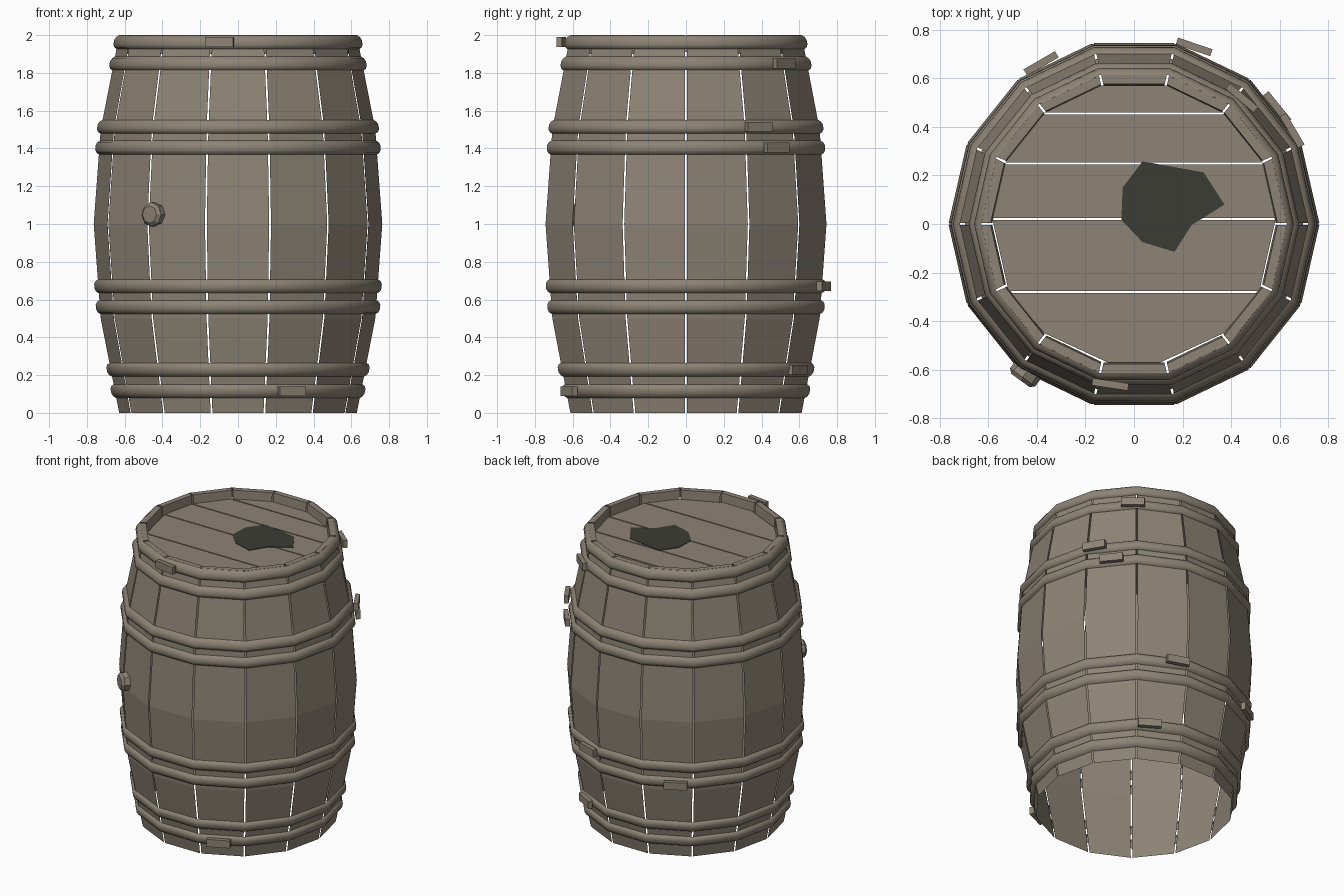
import bpy, bmesh, math
from mathutils import Vector, Matrix

if "Cube" in bpy.data.objects:
    bpy.data.objects.remove(bpy.data.objects["Cube"])

N = 14
STEP = 2 * math.pi / N
PROFILE = [(0.63, 0), (0.728, 0.5), (0.765, 1.0), (0.728, 1.5), (0.63, 2.0)]


def material(name, rgb):
    m = bpy.data.materials.new(name)
    m.diffuse_color = (*rgb, 1)
    m.use_nodes = True
    m.node_tree.nodes["Principled BSDF"].inputs["Base Color"].default_value = m.diffuse_color
    return m


WOOD = material("weathered_wood", (0.27, 0.23, 0.18))
DARK = material("dark_opening", (0.045, 0.046, 0.035))


def make(name, bm, mat, smooth=False):
    bmesh.ops.recalc_face_normals(bm, faces=bm.faces)
    me = bpy.data.meshes.new(name)
    bm.to_mesh(me)
    bm.free()
    me.materials.append(mat)
    for p in me.polygons:
        p.use_smooth = smooth
    ob = bpy.data.objects.new(name, me)
    bpy.context.collection.objects.link(ob)
    return ob


def corner(i, r, z):
    return Vector((r * math.cos(i * STEP), r * math.sin(i * STEP), z))


def radius_at(z):
    for (r0, z0), (r1, z1) in zip(PROFILE, PROFILE[1:]):
        if z <= z1:
            return r0 + (r1 - r0) * (z - z0) / (z1 - z0)
    return PROFILE[-1][0]


def prism(name, pts, z0, z1, mat):
    bm = bmesh.new()
    lo = [bm.verts.new((x, y, z0)) for x, y in pts]
    hi = [bm.verts.new((x, y, z1)) for x, y in pts]
    bm.faces.new(lo)
    bm.faces.new(hi)
    for i in range(len(pts)):
        j = (i + 1) % len(pts)
        bm.faces.new((lo[i], lo[j], hi[j], hi[i]))
    return make(name, bm, mat)


# Staves: bowed planks with narrow gaps, rim turned in at the top
GAP = 0.005
for i in range(N):
    bm = bmesh.new()
    prev = None
    for r, z in PROFILE + [(0.592, 2.0), (0.585, 1.9)]:
        a, b = corner(i, r, z), corner(i + 1, r, z)
        d = (b - a).normalized() * GAP
        row = [bm.verts.new(a + d), bm.verts.new(b - d)]
        if prev:
            bm.faces.new((prev[0], prev[1], row[1], row[0]))
        prev = row
    make(f"stave_{i + 1}", bm, WOOD)

# Hoops: rounded bands around the staves, each with a clasp (x, y)
HOOPS = [
    (1.963, -0.098, -0.661), (1.85, 0.445, 0.52), (1.515, 0.652, 0.385),
    (1.405, 0.59, 0.48), (0.67, 0.248, 0.73), (0.56, -0.383, 0.662),
    (0.228, 0.365, 0.59), (0.115, 0.285, -0.62),
]
for k, (z, cx, cy) in enumerate(HOOPS):
    bm = bmesh.new()
    rings = []
    for dz, out in [(-0.036, 0.0), (-0.028, 0.012), (-0.012, 0.02),
                    (0.012, 0.02), (0.028, 0.012), (0.036, 0.0)]:
        r = radius_at(z + dz) + out
        rings.append([bm.verts.new(corner(i, r, z + dz)) for i in range(N)])
    for a, b in zip(rings, rings[1:]):
        for i in range(N):
            j = (i + 1) % N
            bm.faces.new((a[i], a[j], b[j], b[i]))
    make(f"hoop_{k + 1}", bm, WOOD, True)

    bm = bmesh.new()
    turn = Matrix.Rotation(math.atan2(cy, cx), 4, 'Z')
    size = Matrix.Diagonal((0.03, 0.15, 0.052, 1))
    bmesh.ops.create_cube(bm, size=1, matrix=Matrix.Translation((cx, cy, z)) @ turn @ size)
    make(f"hoop_clasp_{k + 1}", bm, WOOD)

# Lid: five planks, given as (y, half width) rows
PLANKS = [
    [(0.57, 0.14), (0.459, 0.372)],
    [(0.451, 0.378), (0.254, 0.53)],
    [(0.246, 0.533), (0.024, 0.583)],
    [(0.016, 0.583), (-0.276, 0.517)],
    [(-0.284, 0.514), (-0.45, 0.37), (-0.57, 0.11)],
]
for k, rows in enumerate(PLANKS):
    pts = [(w, y) for y, w in rows] + [(-w, y) for y, w in reversed(rows)]
    prism(f"lid_plank_{k + 1}", pts, 1.91, 1.94, WOOD)

# Ragged dark opening in the lid
prism("lid_hole", [(0.035, 0.258), (0.287, 0.213), (0.373, 0.08), (0.237, -0.005),
                   (0.167, -0.115), (0.035, -0.075), (-0.052, 0.017), (-0.047, 0.15)],
      1.938, 1.944, DARK)

# Bung: short chamfered plug in the side
ang = math.radians(234)
axis = Vector((math.cos(ang), math.sin(ang), 0))
bm = bmesh.new()
mat = (Matrix.Translation(axis * 0.762 + Vector((0, 0, 1.05)))
       @ axis.to_track_quat('Z', 'Y').to_matrix().to_4x4())
bmesh.ops.create_cone(bm, cap_ends=True, segments=8, radius1=0.064, radius2=0.064,
                      depth=0.07, matrix=mat)
bung = make("bung", bm, WOOD)
bev = bung.modifiers.new("chamfer", 'BEVEL')
bev.width = 0.016
bev.segments = 1
bev.limit_method = 'ANGLE'
bev.angle_limit = math.radians(60)
